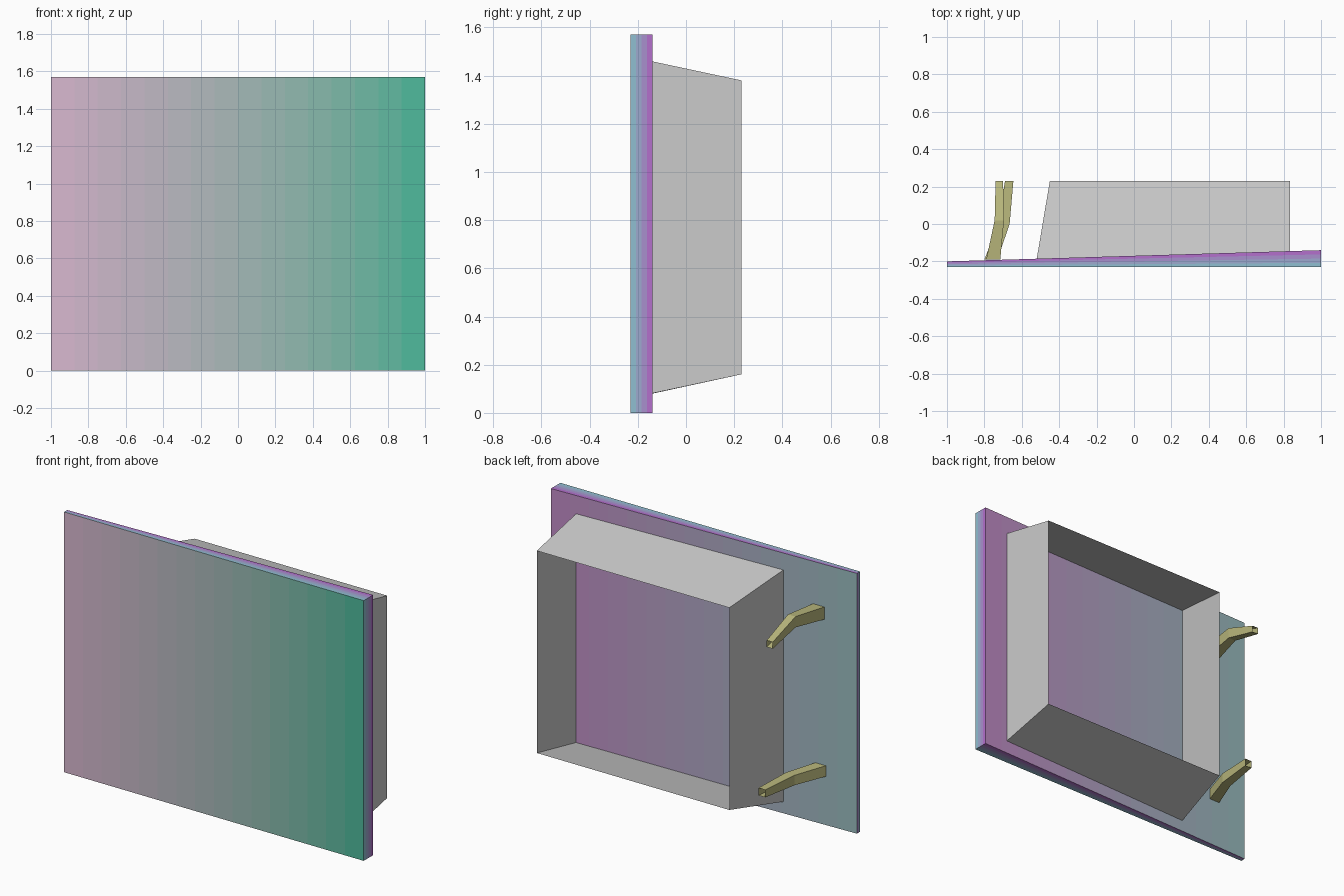
import bpy, bmesh

if "Cube" in bpy.data.objects:
    bpy.data.objects.remove(bpy.data.objects["Cube"])

W, H = 1.0, 1.57           # half width and height of the panel
FRONT = -0.23


def back_y(x):
    return -0.17 + 0.03 * x


def lerp(a, b, t):
    return tuple(p + (q - p) * t for p, q in zip(a, b))


def material(name, rgb):
    m = bpy.data.materials.new(name)
    m.diffuse_color = (*rgb, 1)
    m.use_nodes = True
    m.node_tree.nodes["Principled BSDF"].inputs["Base Color"].default_value = m.diffuse_color
    return m


def make_object(name, bm, mats=()):
    bm.normal_update()
    me = bpy.data.meshes.new(name)
    bm.to_mesh(me)
    bm.free()
    for m in mats:
        me.materials.append(m)
    ob = bpy.data.objects.new(name, me)
    bpy.context.collection.objects.link(ob)
    return ob


def loft(name, rings, mats=()):
    """Open-ended tube skinned through rings of points."""
    bm = bmesh.new()
    vs = [[bm.verts.new(p) for p in r] for r in rings]
    for a, b in zip(vs, vs[1:]):
        n = len(a)
        for k in range(n):
            bm.faces.new((a[k], a[(k + 1) % n], b[(k + 1) % n], b[k]))
    bmesh.ops.recalc_face_normals(bm, faces=bm.faces)
    return make_object(name, bm, mats)


# Wedge panel, cut into strips so the colours fade across it
PINK, GREEN = (0.72, 0.49, 0.65), (0.06, 0.50, 0.33)
TEAL, PURPLE = (0.32, 0.52, 0.53), (0.55, 0.26, 0.58)
EDGE_FRONT, EDGE_BACK = (0.25, 0.58, 0.64), (0.48, 0.10, 0.60)
COLS, LAYERS = 16, 4

mats = []
for i in range(COLS):
    t = (i + 0.5) / COLS
    mats.append(material(f"panel_front_{i}", lerp(PINK, GREEN, t)))
for i in range(COLS):
    t = (i + 0.5) / COLS
    mats.append(material(f"panel_back_{i}", lerp(TEAL, PURPLE, t)))
for j in range(LAYERS):
    t = (j + 0.5) / LAYERS
    mats.append(material(f"panel_edge_{j}", lerp(EDGE_FRONT, EDGE_BACK, t)))

bm = bmesh.new()
grid = {}
for i in range(COLS + 1):
    x = -W + 2 * W * i / COLS
    for j in range(LAYERS + 1):
        y = FRONT + (back_y(x) - FRONT) * j / LAYERS
        for k in (0, 1):
            grid[i, j, k] = bm.verts.new((x, y, k * H))


def quad(keys, index):
    bm.faces.new([grid[k] for k in keys]).material_index = index


for i in range(COLS):
    for j, base in ((0, 0), (LAYERS, COLS)):
        quad([(i, j, 0), (i + 1, j, 0), (i + 1, j, 1), (i, j, 1)], base + i)
for j in range(LAYERS):
    for i in range(COLS):
        for k in (0, 1):
            quad([(i, j, k), (i + 1, j, k), (i + 1, j + 1, k), (i, j + 1, k)], 2 * COLS + j)
    for i in (0, COLS):
        quad([(i, j, 0), (i, j + 1, 0), (i, j + 1, 1), (i, j, 1)], 2 * COLS + j)
bmesh.ops.recalc_face_normals(bm, faces=bm.faces)
make_object("door_panel", bm, mats)


# Tapered open frame of four thin walls behind the panel
def frame_ring(x0, x1, y0, y1, z00, z01, z10, z11):
    return [(x0, y0, z00), (x1, y1, z10), (x1, y1, z11), (x0, y0, z01)]


loft("inner_frame", [
    frame_ring(-0.52, 0.835, back_y(-0.52), back_y(0.835), 0.07, 1.468, 0.08, 1.46),
    frame_ring(-0.45, 0.835, 0.23, 0.23, 0.16, 1.38, 0.16, 1.38),
])


# Hollow hinge arms: each section is (y, x0, x1, z0, z1)
def hinge_arm(name, sections, mat):
    rings = [[(x0, y, z0), (x1, y, z0), (x1, y, z1), (x0, y, z1)]
             for y, x0, x1, z0, z1 in sections]
    loft(name, rings, [mat])


olive = material("hinge_olive", (0.48, 0.47, 0.20))
hinge_arm("upper_hinge_arm", [
    (-0.19, -0.79, -0.715, 1.24, 1.315),
    (0.02, -0.745, -0.695, 1.26, 1.325),
    (0.23, -0.74, -0.70, 1.21, 1.25)], olive)
hinge_arm("lower_hinge_arm", [
    (-0.19, -0.80, -0.73, 0.295, 0.36),
    (0.00, -0.725, -0.665, 0.295, 0.355),
    (0.23, -0.69, -0.645, 0.30, 0.345)], olive)
